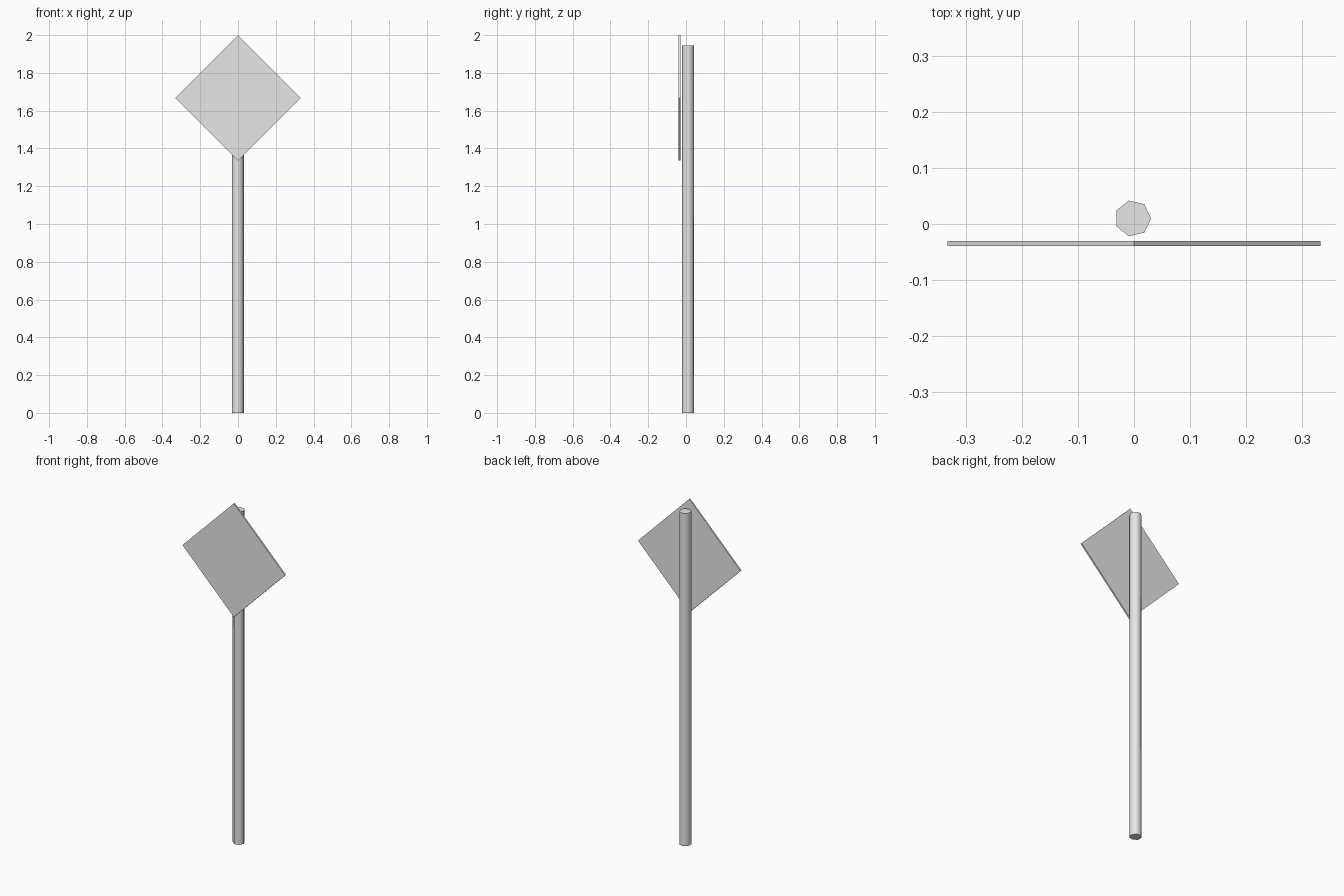
import bpy
import math

cube = bpy.data.objects.get("Cube")
if cube:
    bpy.data.objects.remove(cube, do_unlink=True)

# Single grey for the whole sign
grey = bpy.data.materials.new("light grey metal")
grey.use_nodes = True
colour = (0.8, 0.8, 0.8, 1)
grey.diffuse_color = colour
grey.node_tree.nodes["Principled BSDF"].inputs["Base Color"].default_value = colour


def finish(name):
    obj = bpy.context.object
    obj.name = obj.data.name = name
    obj.data.materials.append(grey)
    return obj


# Seven-sided post with one corner pointing to +x
POST_HEIGHT = 1.945
bpy.ops.mesh.primitive_cylinder_add(
    vertices=7, radius=0.0325, depth=POST_HEIGHT,
    location=(-0.002, 0.01, POST_HEIGHT / 2), rotation=(0, 0, -math.pi / 2))
bpy.ops.object.transform_apply(location=False, rotation=True, scale=True)
finish("post")
bpy.ops.object.shade_smooth_by_angle(angle=math.radians(60))

# Thin square plate standing on its corner in front of the post
HALF_DIAGONAL = 0.332
side = HALF_DIAGONAL * math.sqrt(2)
bpy.ops.mesh.primitive_cube_add(
    size=1, location=(0, -0.0345, 2 - HALF_DIAGONAL),
    rotation=(0, math.pi / 4, 0), scale=(side, 0.009, side))
finish("sign_plate")
